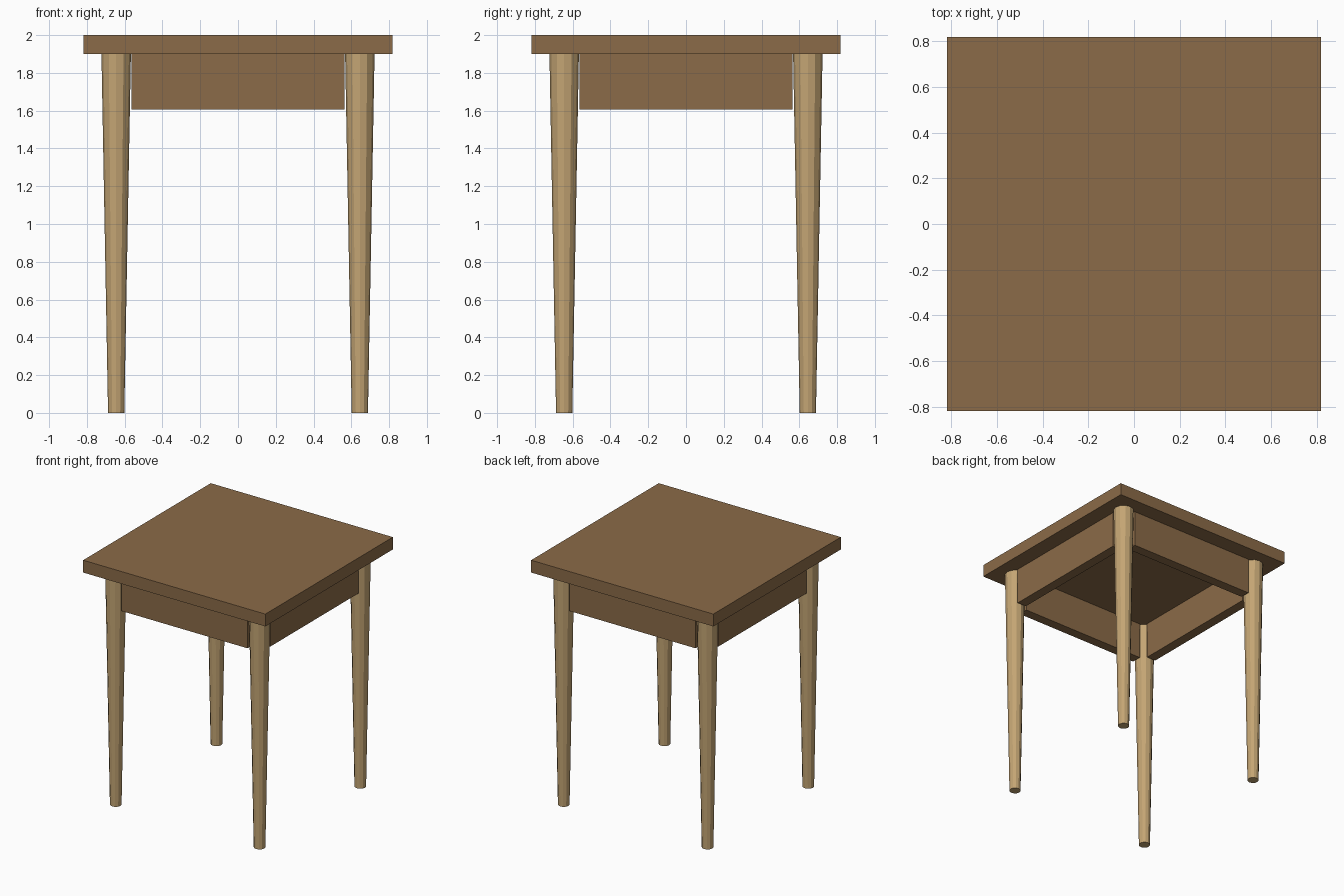
import bpy, math

if "Cube" in bpy.data.objects:
    bpy.data.objects.remove(bpy.data.objects["Cube"])

def material(name, rgb):
    def lin(c):
        c /= 255
        return c / 12.92 if c <= 0.04045 else ((c + 0.055) / 1.055) ** 2.4
    m = bpy.data.materials.new(name)
    m.diffuse_color = (*[lin(c) for c in rgb], 1)
    m.use_nodes = True
    m.node_tree.nodes["Principled BSDF"].inputs["Base Color"].default_value = m.diffuse_color
    return m

dark_wood = material("dark wood", (139, 107, 72))
light_wood = material("light wood", (196, 165, 116))

def box(name, size, loc, mat):
    bpy.ops.mesh.primitive_cube_add(size=1, location=loc)
    o = bpy.context.object
    o.name = name
    o.scale = size
    bpy.ops.object.transform_apply(location=False, rotation=False, scale=True)
    o.data.materials.append(mat)

TOP_Z, APRON_Z, LEG = 1.9, 1.605, 0.645

# Square tabletop
box("tabletop", (1.634, 1.634, 0.1), (0, 0, 1.95), dark_wood)

# Apron boards between the legs
h, zc = TOP_Z - APRON_Z, (TOP_Z + APRON_Z) / 2
for s, fb, lr in ((-1, "front", "left"), (1, "back", "right")):
    box(fb + "_apron", (1.13, 0.08, h), (0, s * LEG, zc), dark_wood)
    box(lr + "_apron", (0.08, 1.13, h), (s * LEG, 0, zc), dark_wood)

# Tapered faceted legs
for sx, lr in ((-1, "left"), (1, "right")):
    for sy, fb in ((-1, "front"), (1, "back")):
        bpy.ops.mesh.primitive_cone_add(vertices=12, radius1=0.043, radius2=0.078,
                                        depth=TOP_Z, location=(sx * LEG, sy * LEG, TOP_Z / 2))
        leg = bpy.context.object
        leg.name = f"{fb}_{lr}_leg"
        leg.data.materials.append(light_wood)
